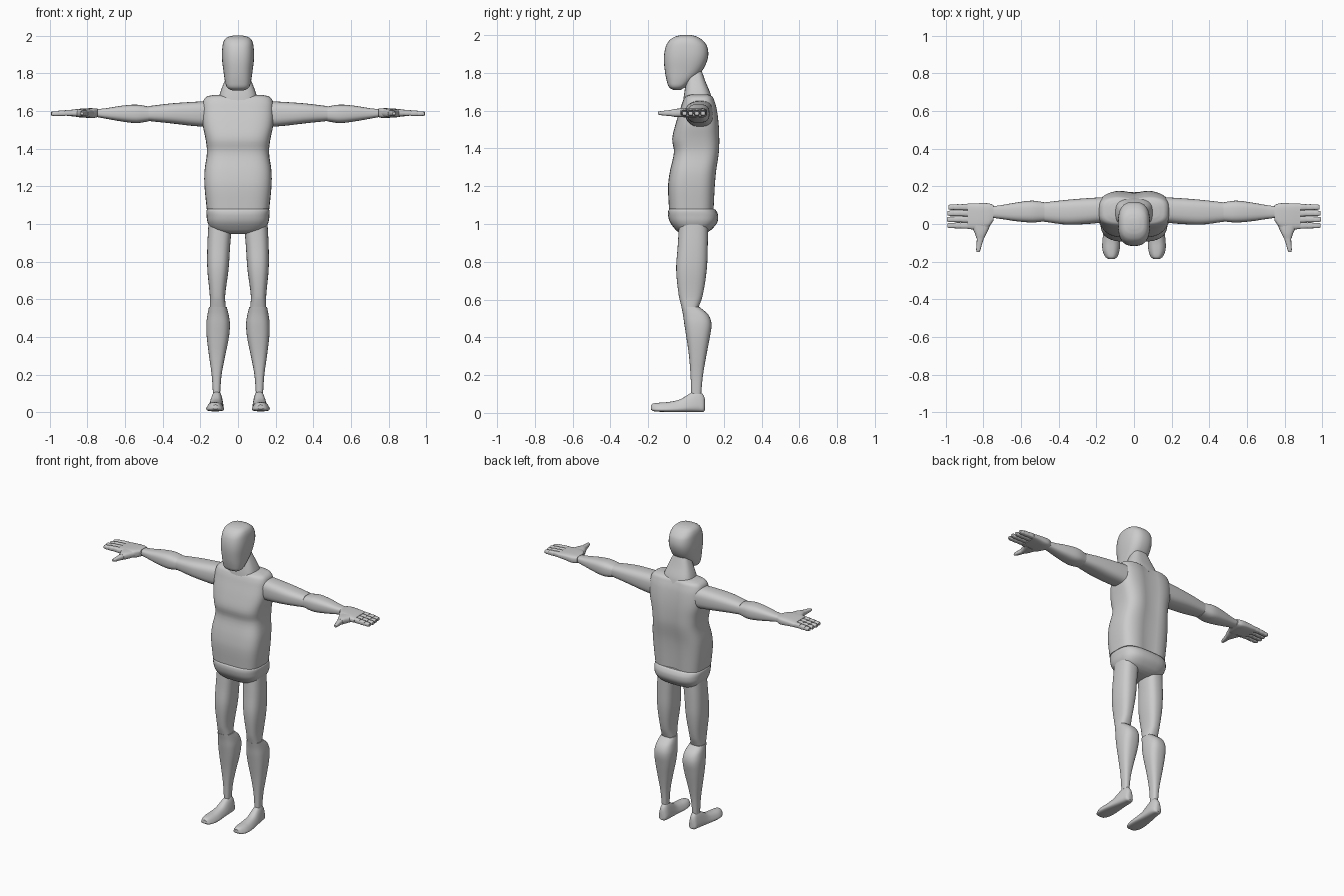
import bpy, bmesh, math
from mathutils import Vector

ORDER = {'x': (0, 1, 2), 'y': (1, 0, 2), 'z': (2, 0, 1)}


def spline(rows, steps):
    """Smoothly resample cross-section rows (Catmull-Rom through each row)."""
    out = []
    n = len(rows)
    for i in range(n - 1):
        p0, p1, p2, p3 = (rows[max(0, min(n - 1, i + k))] for k in (-1, 0, 1, 2))
        h = p2[0] - p1[0]
        h0 = (p2[0] - p0[0]) or h
        h1 = (p3[0] - p1[0]) or h
        for s in range(steps):
            u = s / steps
            row = [p1[0] + u * h]
            for a, b, c, d in list(zip(p0, p1, p2, p3))[1:]:
                m0, m1 = (c - a) / h0 * h, (d - b) / h1 * h
                row.append((2*u**3 - 3*u**2 + 1)*b + (u**3 - 2*u**2 + u)*m0
                           + (3*u**2 - 2*u**3)*c + (u**3 - u**2)*m1)
            out.append(row)
    out.append(list(rows[-1]))
    return out


def loft(name, axis, rows, power=2.6, sides=32, steps=4, taper=0.0, mirror=False, groove=0.0):
    """Rows are (position, a_min, a_max, b_min, b_max) superellipse sections along an axis."""
    bm = bmesh.new()
    rings = []
    ti, ai, bi = ORDER[axis]
    for t, a0, a1, b0, b1 in spline(rows, steps):
        ring = []
        for k in range(sides):
            ang = 2 * math.pi * k / sides
            c, s = math.cos(ang), math.sin(ang)
            ca = math.copysign(abs(c) ** (2 / power), c)
            sb = math.copysign(abs(s) ** (2 / power), s)
            co = Vector((0, 0, 0))
            co[ti] = t
            co[ai] = (a0 + a1) / 2 + (a1 - a0) / 2 * ca * (1 - taper * (sb + 1) / 2)
            co[bi] = (b0 + b1) / 2 + (b1 - b0) / 2 * sb
            if groove and sb > 0:
                co.y -= groove * math.exp(-(co.x / 0.05) ** 2)
            ring.append(bm.verts.new(co))
        rings.append(ring)
    for r0, r1 in zip(rings, rings[1:]):
        for k in range(sides):
            j = (k + 1) % sides
            bm.faces.new((r0[k], r0[j], r1[j], r1[k]))
    bm.faces.new(rings[0])
    bm.faces.new(rings[-1])
    bmesh.ops.recalc_face_normals(bm, faces=bm.faces)
    me = bpy.data.meshes.new(name)
    bm.to_mesh(me)
    bm.free()
    ob = bpy.data.objects.new(name, me)
    bpy.context.collection.objects.link(ob)
    bpy.ops.object.select_all(action='DESELECT')
    ob.select_set(True)
    bpy.context.view_layer.objects.active = ob
    bpy.ops.object.shade_smooth_by_angle(angle=math.radians(40))
    if mirror:
        ob.modifiers.new("mirror", 'MIRROR').use_mirror_merge = False
    return ob


def sym(rows):
    """Rows (z, half_width, y_min, y_max) centred on x = 0."""
    return [(z, -w, w, y0, y1) for z, w, y0, y1 in rows]


# head and neck
loft("head", 'z', sym([
    (1.709, .03, -.065, -.03), (1.722, .055, -.088, -.008), (1.75, .067, -.1, .025),
    (1.81, .077, -.112, .085), (1.88, .085, -.117, .116), (1.94, .083, -.107, .112),
    (1.975, .074, -.085, .085), (1.993, .055, -.055, .055), (2.0, .028, -.025, .028)]), power=2.6)
loft("neck", 'z', sym([
    (1.65, .105, -.015, .14), (1.69, .097, -.01, .13),
    (1.75, .075, .0, .105), (1.82, .045, .01, .08)]), power=3)

# torso and pelvis
loft("torso", 'z', sym([
    (1.08, .166, -.09, .15), (1.2, .178, -.095, .156), (1.28, .178, -.085, .163),
    (1.38, .165, -.064, .178), (1.45, .172, -.073, .18), (1.53, .188, -.055, .176),
    (1.61, .19, -.03, .165), (1.655, .184, -.015, .152), (1.677, .165, .0, .14),
    (1.686, .13, .025, .118)]), power=3.4, sides=48, groove=.015)
loft("pelvis", 'z', sym([
    (.947, .07, -.01, .09), (.957, .11, -.04, .115), (.975, .143, -.06, .14),
    (1.01, .162, -.085, .166), (1.045, .167, -.095, .17), (1.07, .168, -.094, .16),
    (1.08, .163, -.088, .15)]), power=3)

# legs
loft("thigh", 'z', [
    (.555, .065, .15, -.022, .065), (.62, .068, .15, -.038, .088), (.76, .05, .163, -.052, .11),
    (.88, .042, .163, -.044, .115), (1.0, .032, .157, -.037, .117)], power=2.6, mirror=True)
loft("shin", 'z', [
    (.1, .095, .133, .028, .08), (.2, .087, .14, .024, .09), (.3, .068, .154, .016, .107),
    (.4, .048, .166, .002, .126), (.47, .043, .168, -.009, .135), (.52, .05, .162, -.016, .118),
    (.56, .06, .154, -.024, .072)], power=2.6, mirror=True)
loft("foot", 'y', [
    (-.186, .1, .14, .018, .04), (-.175, .083, .158, .01, .049), (-.14, .068, .176, .006, .054),
    (-.09, .064, .177, .005, .058), (-.03, .068, .168, .005, .072), (.03, .07, .158, .005, .108),
    (.07, .073, .15, .005, .116), (.092, .082, .143, .006, .095), (.1, .095, .13, .012, .075)],
    power=3, taper=.5, mirror=True)

# arms
loft("upper_arm", 'x', [
    (.165, .008, .142, 1.515, 1.652), (.25, .0, .137, 1.522, 1.648),
    (.36, -.003, .128, 1.535, 1.64), (.475, .012, .115, 1.547, 1.626)], power=2.8, mirror=True)
loft("forearm", 'x', [
    (.475, .014, .115, 1.545, 1.624), (.54, .008, .124, 1.536, 1.634), (.62, .014, .115, 1.545, 1.628),
    (.7, .026, .101, 1.559, 1.615), (.75, .033, .094, 1.568, 1.61)], power=2.8, mirror=True)

# hands: palm, four jointed fingers, jointed thumb
loft("palm", 'x', [
    (.745, .02, .1, 1.568, 1.612), (.775, -.018, .11, 1.562, 1.615),
    (.83, -.03, .11, 1.567, 1.613), (.885, -.026, .108, 1.572, 1.607)], power=3.6, mirror=True)
for f in range(4):
    y = -.008 + f * .0325
    joints = [(.875, .0165, .0155), (.92, .0155, .0145), (.957, .0145, .0125)]
    for s, (x, w, h) in enumerate(joints):
        end = joints[s + 1][0] if s < 2 else .994 - .004 * abs(f - 1)
        k = .92 if s < 2 else .75
        c = 1.59 - .002 * s
        mid = (x + end) / 2
        loft(f"finger_{f + 1}_joint_{s + 1}", 'x', [
            (x, y - w * .97, y + w * .97, c - h * .95, c + h * .95), (mid, y - w, y + w, c - h, c + h),
            (end, y - w * k, y + w * k, c - h * k, c + h * k)],
            power=3.2, sides=16, steps=2, mirror=True)
loft("thumb_base", 'y', [
    (-.078, .797, .837, 1.57, 1.605), (-.05, .783, .845, 1.566, 1.61), (.0, .76, .87, 1.565, 1.612)],
    power=2.8, sides=20, mirror=True)
loft("thumb_middle", 'y', [
    (-.113, .809, .836, 1.574, 1.6), (-.078, .798, .835, 1.571, 1.604)],
    power=2.8, sides=20, mirror=True)
loft("thumb_tip", 'y', [
    (-.148, .821, .836, 1.58, 1.594), (-.138, .816, .838, 1.577, 1.597),
    (-.113, .809, .837, 1.574, 1.6)], power=2.8, sides=20, mirror=True)
